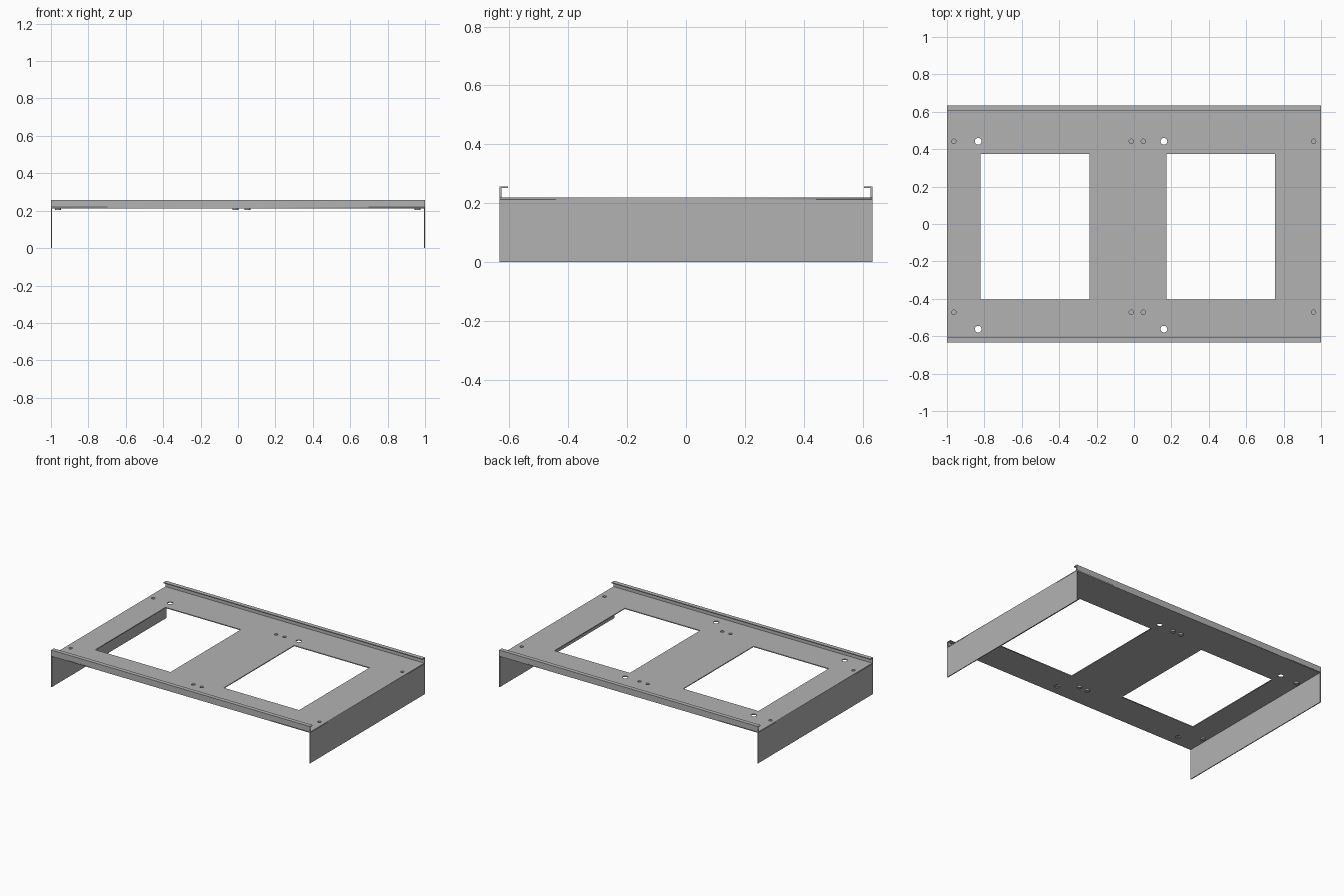
import bpy, bmesh, math

if "Cube" in bpy.data.objects:
    bpy.data.objects.remove(bpy.data.objects["Cube"])

steel = bpy.data.materials.new("grey_steel")
steel.diffuse_color = (0.45, 0.45, 0.45, 1)
steel.use_nodes = True
steel.node_tree.nodes["Principled BSDF"].inputs["Base Color"].default_value = steel.diffuse_color

W, D = 1.0, 0.633          # half width, half depth
T = 0.006                  # sheet thickness
DECK = 0.219               # top of the deck
TOP = 0.257                # top of the lips


def rect(x0, x1, y0, y1):
    return [(x0, y0), (x1, y0), (x1, y1), (x0, y1)]


def circle(x, y, r, n=24):
    return [(x + r * math.cos(2 * math.pi * i / n),
             y + r * math.sin(2 * math.pi * i / n)) for i in range(n)]


def sheet(name, loops, z0, z1):
    """Flat plate from an outline and its holes."""
    cu = bpy.data.curves.new(name, 'CURVE')
    cu.dimensions = '2D'
    cu.fill_mode = 'BOTH'
    cu.extrude = (z1 - z0) / 2
    for pts in loops:
        sp = cu.splines.new('POLY')
        sp.points.add(len(pts) - 1)
        for p, (x, y) in zip(sp.points, pts):
            p.co = (x, y, 0, 1)
        sp.use_cyclic_u = True
    cu.materials.append(steel)
    ob = bpy.data.objects.new(name, cu)
    ob.location.z = (z0 + z1) / 2
    bpy.context.collection.objects.link(ob)
    bpy.ops.object.select_all(action='DESELECT')
    ob.select_set(True)
    bpy.context.view_layer.objects.active = ob
    bpy.ops.object.convert(target='MESH')
    return bpy.context.object


def profile_bar(name, yz, x0, x1):
    """Extrude a closed y-z profile along x."""
    bm = bmesh.new()
    face = bm.faces.new([bm.verts.new((x0, y, z)) for y, z in yz])
    ext = bmesh.ops.extrude_face_region(bm, geom=[face])
    verts = [g for g in ext['geom'] if isinstance(g, bmesh.types.BMVert)]
    bmesh.ops.translate(bm, verts=verts, vec=(x1 - x0, 0, 0))
    bmesh.ops.recalc_face_normals(bm, faces=bm.faces)
    me = bpy.data.meshes.new(name)
    bm.to_mesh(me)
    bm.free()
    me.materials.append(steel)
    ob = bpy.data.objects.new(name, me)
    bpy.context.collection.objects.link(ob)
    return ob


# Deck with two windows, four through holes and eight fastener holes
windows = [rect(-0.821, -0.239, -0.403, 0.373), rect(0.173, 0.755, -0.403, 0.373)]
holes = [circle(x, y, 0.018) for x in (-0.833, 0.16) for y in (-0.562, 0.442)]
studs = [(x, y) for x in (-0.963, -0.014, 0.05, 0.96) for y in (-0.472, 0.442)]
sheet("deck", [rect(-W, W, -D, D)] + windows + holes
      + [circle(x, y, 0.012) for x, y in studs], DECK - T, DECK)

# Blind fastener cups under the deck
for x, y in studs:
    sheet("fastener_ring", [circle(x, y, 0.016), circle(x, y, 0.012)], 0.206, DECK - T)
    sheet("fastener_floor", [circle(x, y, 0.016)], 0.203, 0.206)

# Folded lips along front and back
for s, name in ((-1, "front_lip"), (1, "back_lip")):
    yz = [(D, DECK - T), (D, TOP), (D - 0.029, TOP), (D - 0.029, TOP - T),
          (D - T, TOP - T), (D - T, DECK - T)]
    profile_bar(name, [(s * y, z) for y, z in yz], -W, W)

# Side panels folded down
for s, name in ((-1, "left_panel"), (1, "right_panel")):
    a, b = sorted((s * W, s * (W - T)))
    profile_bar(name, [(-D, 0), (D, 0), (D, DECK), (-D, DECK)], a, b)
